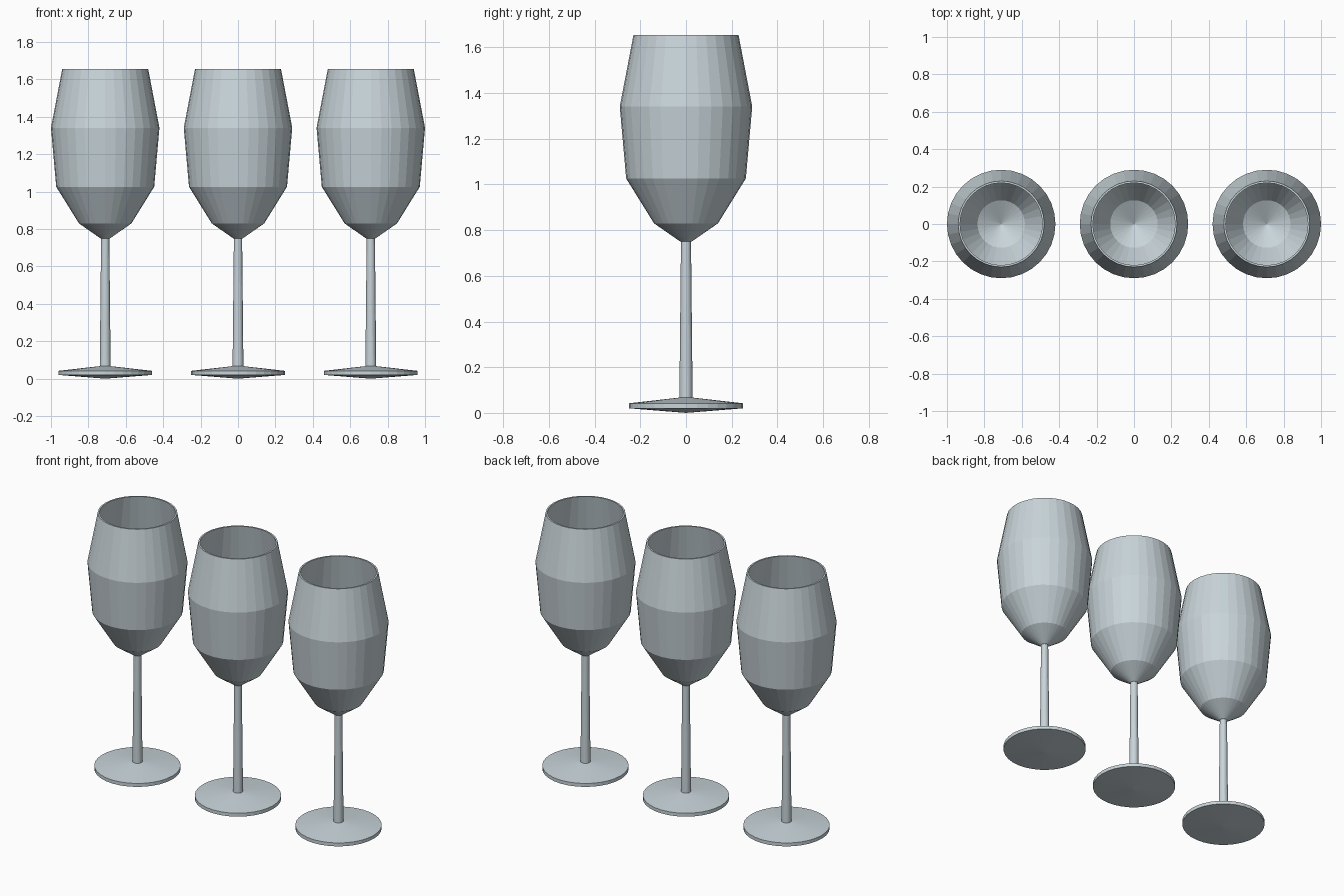
import bpy, bmesh, math

if "Cube" in bpy.data.objects:
    bpy.data.objects.remove(bpy.data.objects["Cube"])

SEGMENTS = 32

glass = bpy.data.materials.new("pale_blue_grey_glass")
glass.diffuse_color = (0.58, 0.66, 0.695, 1.0)
glass.use_nodes = True
glass.node_tree.nodes["Principled BSDF"].inputs["Base Color"].default_value = glass.diffuse_color


def lathe(name, profile, x):
    """Spin a (radius, height) profile about z; radius 0 makes a pole."""
    bm = bmesh.new()
    rings = []
    for r, z in profile:
        if r == 0:
            rings.append([bm.verts.new((0, 0, z))] * SEGMENTS)
        else:
            rings.append([bm.verts.new((r * math.cos(2 * math.pi * i / SEGMENTS),
                                        r * math.sin(2 * math.pi * i / SEGMENTS), z))
                          for i in range(SEGMENTS)])
    for a, b in zip(rings, rings[1:]):
        for i in range(SEGMENTS):
            j = (i + 1) % SEGMENTS
            corners = list(dict.fromkeys((a[i], a[j], b[j], b[i])))
            bm.faces.new(corners)
    bmesh.ops.recalc_face_normals(bm, faces=bm.faces)
    mesh = bpy.data.meshes.new(name)
    bm.to_mesh(mesh)
    bm.free()
    mesh.materials.append(glass)
    obj = bpy.data.objects.new(name, mesh)
    obj.location.x = x
    bpy.context.collection.objects.link(obj)
    return obj


# foot disc with shallow cones above and below, and tapered stem
foot_and_stem = [(0, 0.0), (0.25, 0.02), (0.25, 0.042), (0.029, 0.067),
                 (0.022, 0.75), (0, 0.755)]

# bowl: outer wall up to the rim, then the thin inner wall back down
bowl = [(0, 0.745), (0.025, 0.75), (0.14, 0.83), (0.262, 1.026), (0.29, 1.341),
        (0.23, 1.655), (0.22, 1.655), (0.279, 1.341), (0.251, 1.029),
        (0.127, 0.836), (0, 0.765)]

for side, x in (("left", -0.71), ("middle", 0.0), ("right", 0.71)):
    lathe(side + "_foot_and_stem", foot_and_stem, x)
    lathe(side + "_bowl", bowl, x)
